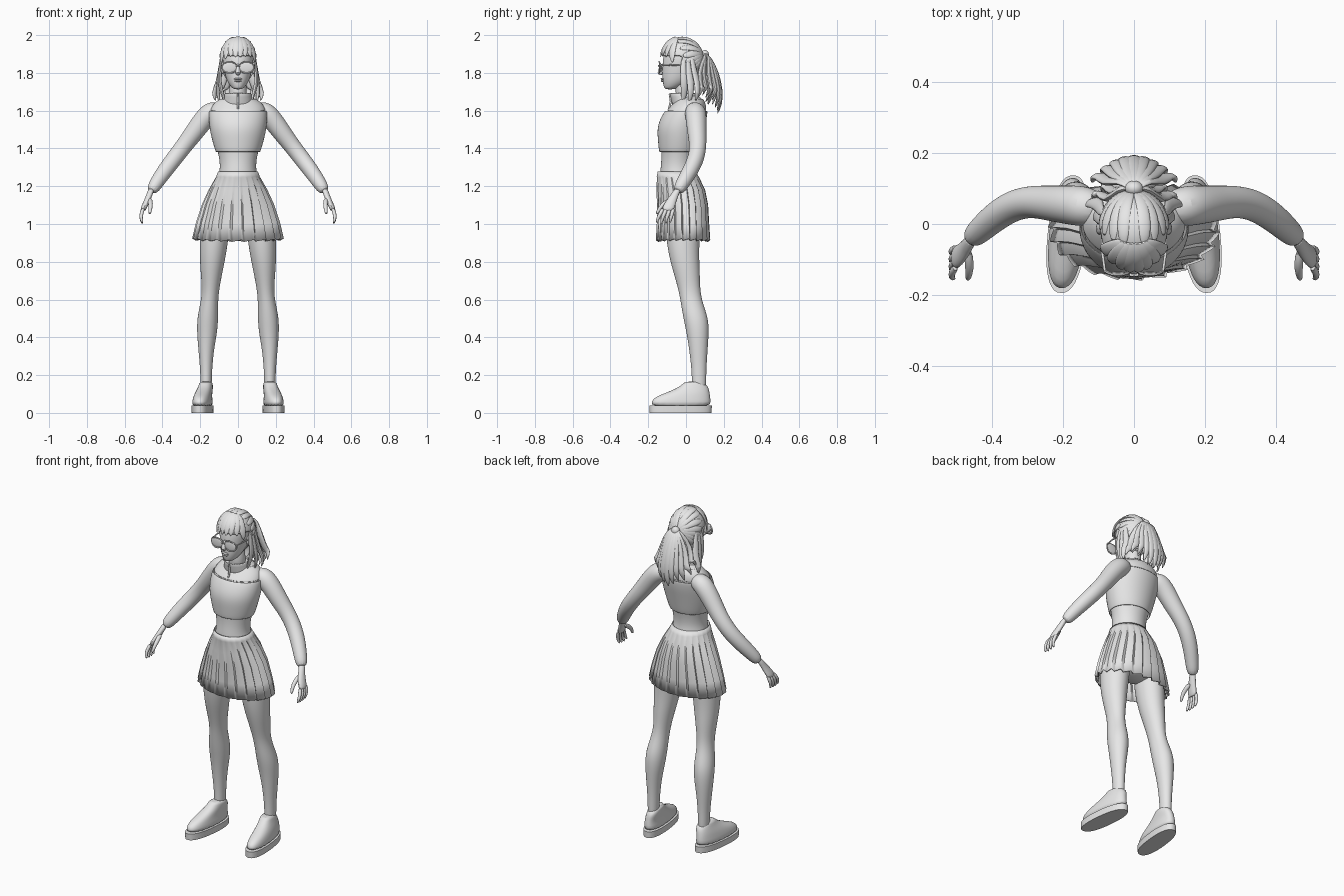
import bpy, bmesh, math, random
from mathutils import Vector

random.seed(4)
if "Cube" in bpy.data.objects:
    bpy.data.objects.remove(bpy.data.objects["Cube"])

grey = bpy.data.materials.new("light grey")
grey.use_nodes = True
grey.diffuse_color = (.8, .8, .8, 1)
grey.node_tree.nodes["Principled BSDF"].inputs["Base Color"].default_value = (.8, .8, .8, 1)


def finish(name, bm, mirror=False, subsurf=0, thick=0, angle=50):
    """Turn a bmesh into a smooth object with its modifiers."""
    bmesh.ops.recalc_face_normals(bm, faces=bm.faces)
    mesh = bpy.data.meshes.new(name)
    bm.to_mesh(mesh)
    bm.free()
    mesh.materials.append(grey)
    obj = bpy.data.objects.new(name, mesh)
    bpy.context.collection.objects.link(obj)
    bpy.ops.object.select_all(action='DESELECT')
    obj.select_set(True)
    bpy.context.view_layer.objects.active = obj
    bpy.ops.object.shade_smooth_by_angle(angle=math.radians(angle))
    if thick:
        mod = obj.modifiers.new("thickness", 'SOLIDIFY')
        mod.thickness = thick
    if subsurf:
        mod = obj.modifiers.new("smooth", 'SUBSURF')
        mod.levels = mod.render_levels = subsurf
    if mirror:
        obj.modifiers.new("mirror", 'MIRROR')
    return obj


def skin(bm, rings, caps=True):
    """Bridge rings of points into a tube."""
    rows = [[bm.verts.new(p) for p in ring] for ring in rings]
    n = len(rows[0])
    for a, b in zip(rows, rows[1:]):
        for i in range(n):
            bm.faces.new((a[i], a[(i + 1) % n], b[(i + 1) % n], b[i]))
    if caps:
        bm.faces.new(rows[0])
        bm.faces.new(rows[-1])


def loft(name, rows, sides=16, power=1, grow=0, skew=0, caps=True, **kw):
    """Stack level ovals, each given as z, x min, x max, y front, y back."""
    def oval(z, x0, x1, y0, y1):
        ring = []
        for i in range(sides):
            c, s = math.cos(math.tau * i / sides), math.sin(math.tau * i / sides)
            c, s = (math.copysign(abs(v) ** power, v) for v in (c, s))
            y = (y0 + y1) / 2 + s * ((y1 - y0) / 2 + grow)
            ring.append((((x0 + x1) / 2 + c * ((x1 - x0) / 2 + grow)) - skew * y, y, z))
        return ring
    bm = bmesh.new()
    skin(bm, [oval(*r) for r in rows], caps)
    return finish(name, bm, **kw)


def centred(rows):
    """Expand z, half width, front, back to full loft rows."""
    return [(z, -w, w, a, b) for z, w, a, b in rows]


def sweep(bm, path, sizes, flat=1, hub=None, sides=10):
    """Tube along a path; hub makes flat strands lie facing away from it."""
    pts = [Vector(p) for p in path]
    rings = []
    for i, p in enumerate(pts):
        t = (pts[min(i + 1, len(pts) - 1)] - pts[max(i - 1, 0)]).normalized()
        u = t.cross(p - hub if hub else Vector((0, 1, 0))).normalized()
        v = u.cross(t)
        r = sizes[i]
        rings.append([p + u * r * math.cos(k * math.tau / sides)
                      + v * r * flat * math.sin(k * math.tau / sides) for k in range(sides)])
    skin(bm, rings)


def ball(bm, centre, size):
    made = bmesh.ops.create_uvsphere(bm, u_segments=24, v_segments=16, radius=1)["verts"]
    bmesh.ops.scale(bm, vec=size, verts=made)
    bmesh.ops.translate(bm, vec=centre, verts=made)


# Legs and shoes
loft("legs", [(1.1, .03, .2, -.12, .09), (.88, .053, .206, -.105, .068), (.75, .08, .2, -.07, .075),
              (.65, .1, .19, -.04, .075), (.58, .105, .2, -.028, .09), (.5, .103, .218, -.015, .12),
              (.42, .11, .218, .003, .122), (.33, .128, .21, .017, .115), (.2, .139, .198, .032, .106),
              (.08, .138, .2, .03, .11)], subsurf=2, mirror=True)
loft("shoe_uppers", [(.03, .132, .238, -.188, .132), (.06, .134, .237, -.186, .132),
                     (.085, .138, .232, -.165, .13), (.105, .139, .227, -.11, .126),
                     (.13, .137, .217, -.05, .122), (.152, .138, .21, -.018, .108), (.167, .142, .206, -.006, .075)],
     sides=20, power=.85, skew=.1, subsurf=1, mirror=True)
loft("shoe_soles", [(0, .131, .239, -.192, .135), (.038, .13, .24, -.194, .137)],
     sides=40, power=.85, skew=.1, mirror=True)

# Torso, crop top, shrug and neck
body = centred([(1.2, .12, -.14, .07), (1.27, .1, -.14, .048), (1.32, .097, -.133, .045),
                (1.38, .108, -.132, .055), (1.44, .126, -.138, .07), (1.5, .14, -.143, .085),
                (1.55, .145, -.13, .098), (1.6, .145, -.1, .105), (1.64, .128, -.062, .1),
                (1.665, .085, -.045, .085), (1.685, .05, -.045, .055)])
loft("torso", body, subsurf=2)
loft("crop_top", body[3:8], grow=.007, caps=False, subsurf=2, thick=.006)
loft("shrug_yoke", body[7:10], grow=.006, caps=False, subsurf=2, thick=.005)
loft("hips", centred([(1.27, .1, -.13, .04), (1.15, .16, -.13, .09), (1.02, .17, -.12, .09),
                      (.95, .1, -.07, .06)]), subsurf=2)
loft("neck", centred([(1.62, .055, -.055, .05), (1.7, .045, -.055, .035), (1.79, .045, -.06, .04)]), subsurf=1)
loft("collar", centred([(1.625, .075, -.065, .07), (1.655, .066, -.07, .055), (1.695, .064, -.08, .045)]),
     sides=24, caps=False, thick=.008, subsurf=1)
bm = bmesh.new()
sweep(bm, [(0, -.087, 1.69), (0, -.08, 1.65), (0, -.092, 1.605)], [.005, .006, .005])
finish("collar_zip", bm)

# Pleated skirt: folds deepen towards the hem
bm = bmesh.new()
pleats, steps = 22, 6
rings = []
for z, w, front, back, depth in [(1.277, .106, -.15, .052, 0), (1.25, .116, -.155, .068, 0),
                                 (1.245, .117, -.154, .07, .015), (1.18, .152, -.155, .1, .03),
                                 (1.1, .186, -.152, .115, .05), (1, .217, -.152, .12, .06),
                                 (.912, .236, -.156, .125, .075)]:
    ring = []
    for i in range(pleats * steps):
        a = math.tau * i / (pleats * steps)
        saw = (i % steps) / (steps - 1) - .6
        k = 1 + depth * saw
        drop = .14 * depth * saw + .1 * depth * math.cos(a) ** 2
        ring.append((w * k * math.cos(a), (front + back) / 2 + (back - front) / 2 * k * math.sin(a), z + drop))
    rings.append(ring)
skin(bm, rings, caps=False)
finish("pleated_skirt", bm, thick=.006, angle=35)

# Sleeves and hands
bm = bmesh.new()
sweep(bm, [(.08, .04, 1.605), (.14, .05, 1.598), (.185, .054, 1.55), (.235, .058, 1.48), (.285, .064, 1.415),
           (.335, .055, 1.35), (.385, .025, 1.285), (.43, -.015, 1.22), (.462, -.045, 1.168)],
      [.04, .06, .056, .051, .046, .045, .043, .038, .031], sides=14)
finish("sleeves", bm, mirror=True, subsurf=2)
loft("palms", [(1.19, .44, .475, -.06, -.022), (1.16, .45, .484, -.078, -.036), (1.12, .465, .5, -.11, -.05),
               (1.085, .482, .517, -.128, -.06), (1.068, .49, .516, -.125, -.065)],
     sides=12, mirror=True, subsurf=1)
bm = bmesh.new()
for k in range(4):
    y = -.12 + k * .018
    tip = -.15 + k * .023
    low = .004 * abs(k - 1.4)
    sweep(bm, [(.5, y, 1.085), (.512, (y + tip) / 2, 1.055), (.514, tip, 1.025 + low), (.505, tip - .004, .998 + low)],
          [.011, .011, .0095, .006], sides=8)
sweep(bm, [(.468, -.07, 1.135), (.462, -.115, 1.11), (.464, -.143, 1.08), (.468, -.157, 1.05)],
      [.014, .014, .011, .007], sides=8)
finish("fingers", bm, mirror=True, subsurf=1)

# Head and features
loft("head", centred([(1.712, .022, -.112, -.06), (1.728, .04, -.119, -.02), (1.755, .058, -.125, .02),
                      (1.79, .07, -.127, .05), (1.83, .079, -.126, .07), (1.88, .086, -.125, .078),
                      (1.93, .076, -.108, .065), (1.965, .04, -.06, .02)]), subsurf=2)
bm = bmesh.new()
sweep(bm, [(0, -.12, 1.85), (0, -.132, 1.825), (0, -.143, 1.803), (0, -.125, 1.79)], [.008, .011, .015, .012])
ball(bm, (0, -.125, 1.768), (.022, .009, .0055))
ball(bm, (0, -.123, 1.758), (.019, .01, .006))
finish("nose_and_lips", bm, subsurf=1)
bm = bmesh.new()
ball(bm, (.082, -.01, 1.825), (.012, .02, .032))
finish("ears", bm, mirror=True)

# Glasses
bm = bmesh.new()
rim = []
for i in range(33):
    a = math.tau * i / 32
    rim.append((.045 + .039 * math.cos(a), -.143 + .012 * math.cos(a) ** 2, 1.829 + .03 * math.sin(a)))
sweep(bm, rim, [.004] * len(rim), hub=Vector((.045, -.14, 1.829)), sides=6)
sweep(bm, [(.082, -.132, 1.84), (.089, -.08, 1.842), (.09, 0, 1.838)], [.004] * 3, hub=Vector((0, 0, 1.84)))
sweep(bm, [(0, -.145, 1.838), (.012, -.143, 1.836)], [.004] * 2, hub=Vector((0, 0, 1.84)))
ball(bm, (.045, -.139, 1.829), (.037, .005, .029))
finish("glasses", bm, mirror=True)

# Hair cap, open over the face
hub = Vector((0, -.02, 1.865))
size = Vector((.098, .114, .127))
bm = bmesh.new()
ball(bm, hub, size)
hidden = [f for f in bm.faces if f.calc_center_median().z < 1.9 and f.calc_center_median().y < -.02]
bmesh.ops.delete(bm, geom=hidden, context='FACES')
finish("hair_cap", bm, thick=.008, subsurf=1)


def hug(start, end, lift, count=6):
    """Path from start to end laid over the hair cap."""
    path = []
    for i in range(count):
        d = Vector(start).lerp(Vector(end), i / (count - 1)) - hub
        d /= math.sqrt(sum((d[k] / size[k]) ** 2 for k in range(3)))
        path.append(hub + d * lift)
    return path


# Fringe and strands combed back to the tie
bm = bmesh.new()
for i in range(8):
    f = i / 3.5 - 1
    sweep(bm, hug((f * .03, -.05, 1.985), (f * .086, -.13 + .06 * f * f, 1.885 - .035 * abs(f) ** 4
                  + random.uniform(-.006, .006)), 1.03), [.012, .019, .022, .021, .017, .004], .35, hub)
finish("fringe", bm, subsurf=1)
bm = bmesh.new()
for k in range(7):
    z = 1.985 - k * .032
    sweep(bm, hug((.03 + .022 * min(k, 3), -.06 + .014 * k, z), (.008, .09, 1.9), 1.0),
          [.008, .018, .02, .019, .016, .01], .4, hub)
finish("combed_strands", bm, mirror=True, subsurf=1)

# Ponytail and loose side locks
bm = bmesh.new()
ball(bm, (0, .1, 1.895), (.026, .022, .026))
for layer in range(2):
    for i in range(9):
        f = i / 4 - 1
        y = .185 - .05 * layer - .05 * f * f
        z = 1.575 + .06 * abs(f) + random.uniform(0, .035) + .03 * layer
        sweep(bm, [(f * .01, .1, 1.9), (f * .035, .125 - .02 * layer, 1.885), (f * .07, y - .02, 1.8),
                   (f * .092, y, 1.71), (f * .11, y, z + .05), (f * .118, y - .02, z)],
              [.012, .018, .024, .024, .018, .003], .5, hub)
finish("ponytail", bm, subsurf=1)
bm = bmesh.new()
for y, x, z in [(-.02, .068, 1.63), (.015, .095, 1.635), (.05, .118, 1.65)]:
    sweep(bm, [(.086, y * .6, 1.89), (.096, y * .8, 1.82), (.1, y + .01, 1.75), (x + .014, y + .012, 1.69),
               (x, y, z)], [.01, .017, .021, .019, .004], .55, hub)
finish("side_locks", bm, mirror=True, subsurf=1)
